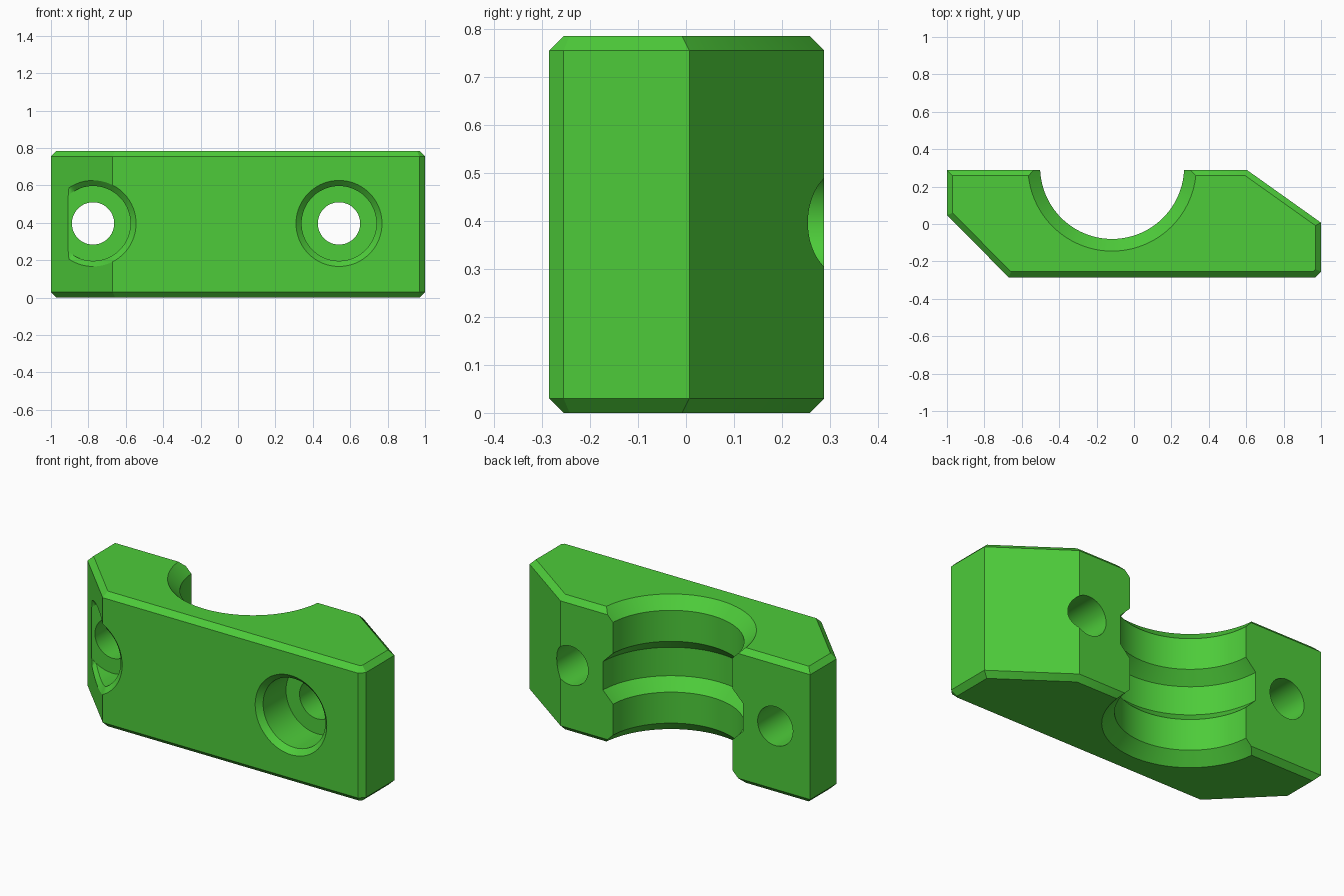
import bpy, bmesh, math
from mathutils import Vector

if "Cube" in bpy.data.objects:
    bpy.data.objects.remove(bpy.data.objects["Cube"])

H, CH = 0.785, 0.03           # block height, edge chamfer
FRONT, FLOOR = -0.285, -0.045  # front face and counterbore floor (y)
SEG = 96

green = bpy.data.materials.new("green")
green.diffuse_color = (0.075, 0.60, 0.042, 1)
green.use_nodes = True
green.node_tree.nodes["Principled BSDF"].inputs["Base Color"].default_value = green.diffuse_color


def loft(name, rings):
    """Closed solid through a list of equal-length point rings."""
    bm = bmesh.new()
    rows = [[bm.verts.new(p) for p in ring] for ring in rings]
    n = len(rows[0])
    for a, b in zip(rows, rows[1:]):
        for i in range(n):
            j = (i + 1) % n
            bm.faces.new((a[i], a[j], b[j], b[i]))
    bm.faces.new(rows[0][::-1])
    bm.faces.new(rows[-1])
    bmesh.ops.recalc_face_normals(bm, faces=bm.faces)
    me = bpy.data.meshes.new(name)
    bm.to_mesh(me)
    bm.free()
    me.materials.append(green)
    ob = bpy.data.objects.new(name, me)
    bpy.context.collection.objects.link(ob)
    return ob


def inset(points, d):
    """Move every edge of a counter-clockwise outline inwards by d."""
    out = []
    for i, p in enumerate(points):
        p, a, b = Vector(p), Vector(points[i - 1]), Vector(points[(i + 1) % len(points)])
        e, f = (p - a).normalized(), (b - p).normalized()
        n1, n2 = Vector((-e.y, e.x)), Vector((-f.y, f.x))
        out.append(p + (n1 + n2) * d / (1 + n1.dot(n2)))
    return out


def circle(r, cx, cy):
    return [(cx + r * math.cos(2 * math.pi * i / SEG),
             cy + r * math.sin(2 * math.pi * i / SEG)) for i in range(SEG)]


# Block: chamfered slab with two sloping corners
outline = [(-1, 0.047), (-0.67, FRONT), (0.97, FRONT), (1, -0.255),
           (1, 0.007), (0.605, 0.288), (-1, 0.288)]
small = inset(outline, CH)
clamp = loft("clamp_block", [[(p[0], p[1], z) for p in ring] for ring, z in
                             ((small, 0), (outline, CH), (outline, H - CH), (small, H))])

# Bore with chamfered mouths and a wide middle groove
bore = [(0.47, -0.02), (0.385, 0.065), (0.385, 0.245), (0.45, 0.31),
        (0.45, 0.475), (0.385, 0.54), (0.385, 0.72), (0.47, 0.805)]
cutters = [loft("bore_cutter", [[(x, y, z) for x, y in circle(r, -0.117, 0.305)]
                                for r, z in bore])]


def surface(x):
    """Depth of the front or sloping face at x."""
    return max(FRONT, 0.047 - (x + 1) * (0.332 / 0.33))


def ring(r, cx, depth):
    return [(x, depth(x), z) for x, z in circle(r, cx, H / 2 + 0.004)]


# Bolt holes and counterbores with chamfered rims that follow the face
for i, cx in enumerate((-0.775, 0.54)):
    cutters.append(loft(f"bolt_hole_cutter_{i}", [
        ring(0.113, cx, lambda x: -0.15), ring(0.113, cx, lambda x: 0.5)]))
    cutters.append(loft(f"counterbore_cutter_{i}", [
        ring(0.2, cx, lambda x: FLOOR),
        ring(0.2, cx, lambda x: min(surface(x) + CH, FLOOR - 0.001)),
        ring(0.23, cx, lambda x: min(surface(x), FLOOR - 0.002)),
        ring(0.23, cx, lambda x: -0.5)]))

bpy.context.view_layer.objects.active = clamp
clamp.select_set(True)
for c in cutters:
    c.hide_render = True
    mod = clamp.modifiers.new(c.name, 'BOOLEAN')
    mod.operation, mod.solver, mod.object = 'DIFFERENCE', 'EXACT', c
    bpy.ops.object.modifier_apply(modifier=mod.name)
for c in cutters:
    bpy.data.objects.remove(c)

bpy.ops.object.select_all(action='DESELECT')
clamp.select_set(True)
bpy.ops.object.shade_smooth_by_angle(angle=math.radians(25))
